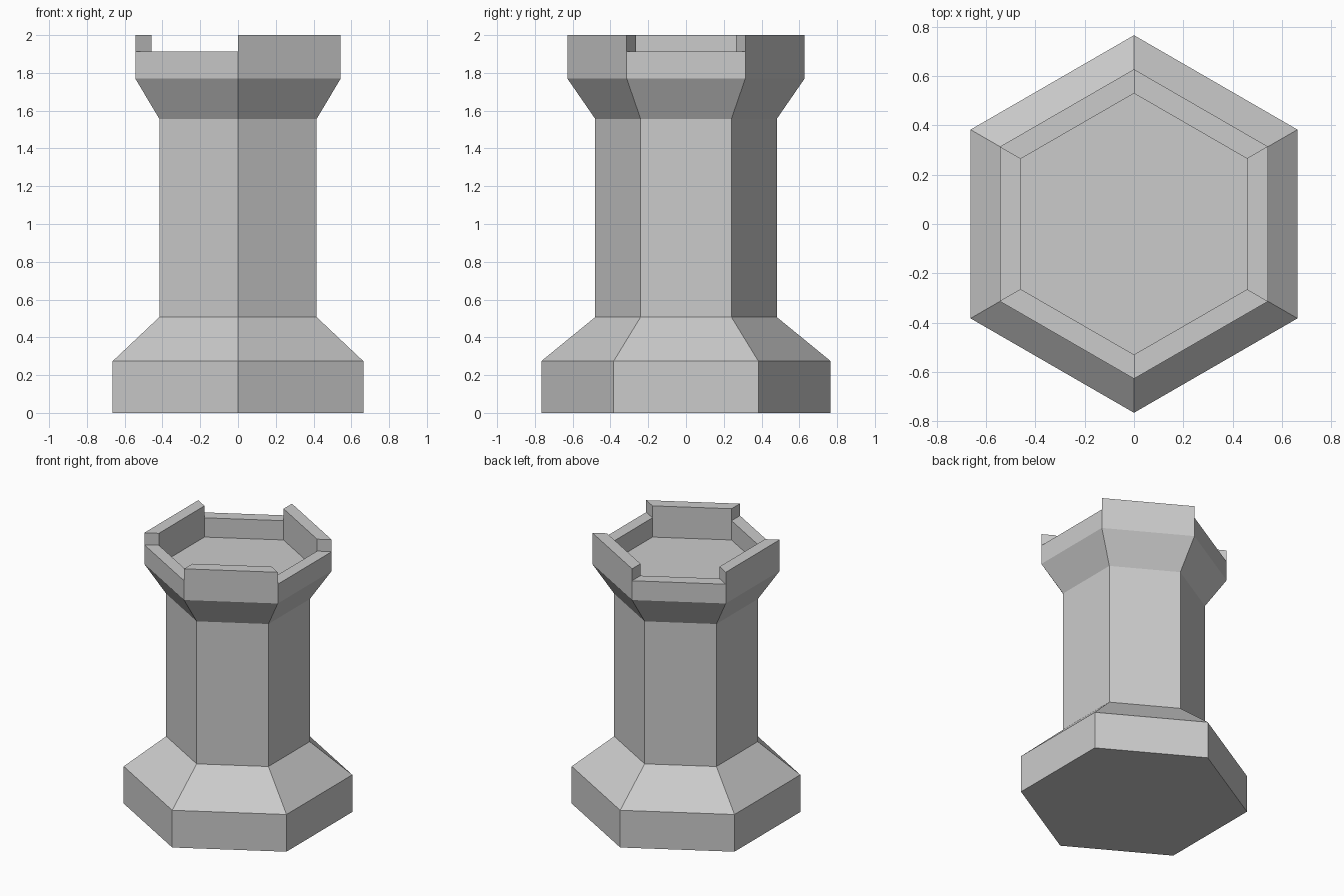
import bpy
import bmesh
from math import cos, sin, pi

if "Cube" in bpy.data.objects:
    bpy.data.objects.remove(bpy.data.objects["Cube"], do_unlink=True)

SIDES = 6
LOW_RIM, TOP = 1.912, 2.0

# Corner radius and height, from the foot, up the outside and down into the bowl
PROFILE = [
    (0.766, 0.0), (0.766, 0.274),         # plinth
    (0.481, 0.507), (0.481, 1.557),       # sloped foot and shaft
    (0.628, 1.77), (0.628, LOW_RIM),      # flared collar and outer wall
    (0.53, LOW_RIM), (0.53, 1.77),        # rim and inner wall
]

stone = bpy.data.materials.new("grey stone")
stone.use_nodes = True
grey = (0.6, 0.6, 0.6, 1.0)
stone.diffuse_color = grey
stone.node_tree.nodes["Principled BSDF"].inputs["Base Color"].default_value = grey


def ring(bm, radius, z):
    """Hexagon of vertices with corners pointing front and back."""
    angles = [pi / 6 + 2 * pi * i / SIDES for i in range(SIDES)]
    return [bm.verts.new((radius * cos(a), radius * sin(a), z)) for a in angles]


# Tower body: rings joined by flat sides, closed by the underside and bowl floor
bm = bmesh.new()
rings = [ring(bm, r, z) for r, z in PROFILE]
rim = []
for low, high in zip(rings, rings[1:]):
    for i in range(SIDES):
        j = (i + 1) % SIDES
        face = bm.faces.new((low[i], low[j], high[j], high[i]))
        if all(abs(v.co.z - LOW_RIM) < 1e-4 for v in face.verts):
            rim.append(face)
bm.faces.new(reversed(rings[0]))
bm.faces.new(rings[-1])
bm.normal_update()

# Battlements: raise every other side of the rim
raised = bmesh.ops.extrude_face_region(bm, geom=rim[::2])
bmesh.ops.translate(bm, vec=(0, 0, TOP - LOW_RIM),
                    verts=[v for v in raised["geom"] if isinstance(v, bmesh.types.BMVert)])
bmesh.ops.delete(bm, geom=[f for f in rim[::2] if f.is_valid], context="FACES")
bmesh.ops.recalc_face_normals(bm, faces=bm.faces)

# Merge the flat walls where the battlements continue them
bmesh.ops.dissolve_limit(bm, angle_limit=0.01, verts=bm.verts, edges=bm.edges)

mesh = bpy.data.meshes.new("tower")
bm.to_mesh(mesh)
bm.free()
mesh.materials.append(stone)
tower = bpy.data.objects.new("tower", mesh)
bpy.context.collection.objects.link(tower)
